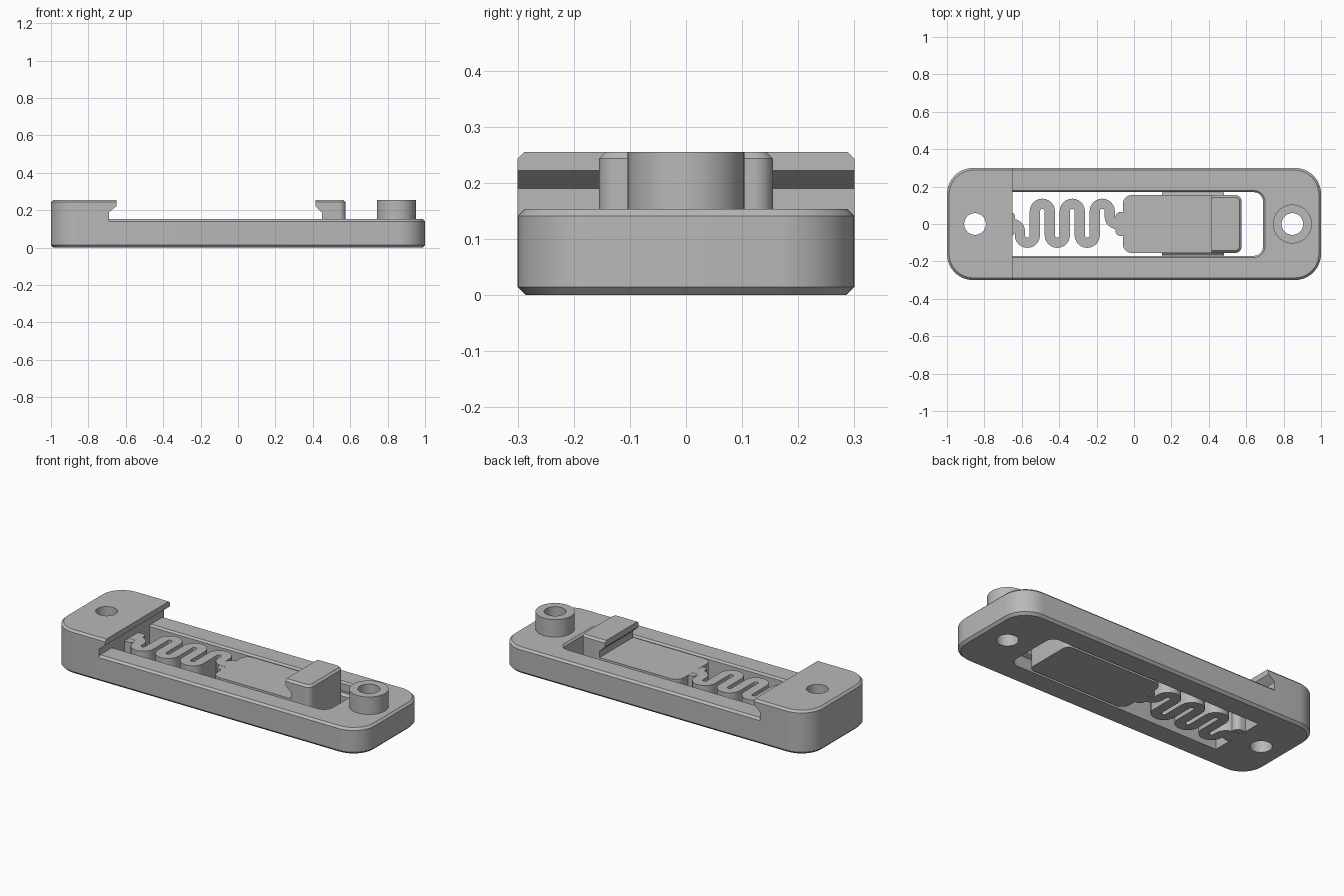
import bpy, bmesh, math
from mathutils import Vector

if "Cube" in bpy.data.objects:
    bpy.data.objects.remove(bpy.data.objects["Cube"])

mat = bpy.data.materials.new("plain grey")
mat.diffuse_color = (0.48, 0.48, 0.48, 1)
mat.use_nodes = True
mat.node_tree.nodes["Principled BSDF"].inputs["Base Color"].default_value = mat.diffuse_color


def finish(name, bm):
    bmesh.ops.recalc_face_normals(bm, faces=bm.faces)
    me = bpy.data.meshes.new(name)
    bm.to_mesh(me)
    bm.free()
    me.materials.append(mat)
    ob = bpy.data.objects.new(name, me)
    bpy.context.collection.objects.link(ob)
    return ob


def rounded(x0, x1, hy, rl, rr, n=10):
    """Rectangle outline with separate left and right corner radii."""
    pts = []
    for cx, cy, r, a in ((x1 - rr, hy - rr, rr, 0), (x0 + rl, hy - rl, rl, 90),
                         (x0 + rl, rl - hy, rl, 180), (x1 - rr, rr - hy, rr, 270)):
        steps = n if r > 0.001 else 0
        for i in range(steps + 1):
            t = math.radians(a + 90 * i / max(steps, 1))
            pts.append((cx + r * math.cos(t), cy + r * math.sin(t)))
    return pts


def loft(name, levels):
    """Closed solid through (z, outline) levels."""
    bm = bmesh.new()
    rings = [[bm.verts.new((x, y, z)) for x, y in pts] for z, pts in levels]
    n = len(rings[0])
    for a, b in zip(rings, rings[1:]):
        for i in range(n):
            bm.faces.new((a[i], a[(i + 1) % n], b[(i + 1) % n], b[i]))
    bm.faces.new(rings[0][::-1])
    bm.faces.new(rings[-1])
    return finish(name, bm)


def prism(name, pts, axis, a, b):
    """Profile extruded along y (points are x,z) or along x (points are y,z)."""
    bm = bmesh.new()
    place = (lambda p, t: (p[0], t, p[1])) if axis == 'y' else (lambda p, t: (t, p[0], p[1]))
    ra, rb = ([bm.verts.new(place(p, t)) for p in pts] for t in (a, b))
    n = len(pts)
    for i in range(n):
        bm.faces.new((ra[i], ra[(i + 1) % n], rb[(i + 1) % n], rb[i]))
    bm.faces.new(ra[::-1])
    bm.faces.new(rb)
    return finish(name, bm)


def circle(cx, r, n=48):
    return [(cx + r * math.cos(math.tau * i / n), r * math.sin(math.tau * i / n)) for i in range(n)]


def boolean(ob, cutter, op='DIFFERENCE'):
    m = ob.modifiers.new("cut", 'BOOLEAN')
    m.operation, m.object, m.solver = op, cutter, 'EXACT'
    bpy.context.view_layer.objects.active = ob
    bpy.ops.object.modifier_apply(modifier=m.name)
    bpy.data.objects.remove(cutter)


def body(name, top):
    """Outer rounded bar with chamfered bottom and top edges."""
    def out(d):
        return rounded(-1 + d, 1 - d, 0.3 - d, 0.14 - d, 0.14 - d)
    return loft(name, [(0, out(0.014)), (0.014, out(0)), (top - 0.012, out(0)), (top, out(0.012))])


TOP, HIGH, STEP = 0.153, 0.255, -0.69

# Raised end block with overhanging lip
block = body("end_block", HIGH)
boolean(block, prism("c", [(-1.2, -0.1), (STEP, -0.1), (STEP, 0.19), (-0.65, 0.222),
                           (-0.65, 0.4), (-1.2, 0.4)], 'y', -0.5, 0.5), 'INTERSECT')
boolean(block, loft("c", [(-0.1, circle(-0.85, 0.058)), (0.4, circle(-0.85, 0.058))]))

# Low frame with a chamfered long opening
frame = body("frame", TOP)
boolean(frame, prism("c", [(-1.2, -0.1), (STEP, -0.1), (STEP, 0.4), (-1.2, 0.4)], 'y', -0.5, 0.5))


def opening(d):
    return rounded(-0.8, 0.69 + d, 0.17 + d, 0, 0.05 + d)


boolean(frame, loft("c", [(-0.1, opening(0)), (TOP - 0.01, opening(0)),
                          (TOP, opening(0.01)), (TOP + 0.1, opening(0.01))]))
boolean(frame, loft("c", [(-0.1, circle(0.847, 0.058)), (0.4, circle(0.847, 0.058))]))

# Guide grooves in the opening walls
for s in (-1, 1):
    boolean(frame, prism("c", [(s * 0.16, 0.065), (s * 0.19, 0.08), (s * 0.19, 0.09),
                               (s * 0.16, 0.105)], 'x', 0.12, 0.64))

# Hollow boss on the low end
boss = loft("boss", [(TOP, circle(0.847, 0.104)), (HIGH, circle(0.847, 0.104))])
boolean(boss, loft("c", [(-0.1, circle(0.847, 0.058)), (0.4, circle(0.847, 0.058))]))

# Sliding plate and its hooked latch
PT = 0.15
outline = rounded(-0.06, 0.45, 0.155, 0.05, 0)
plate = loft("slider_plate", [(0, outline), (PT, outline)])


def latch_out(d):
    return rounded(0.2, 0.575 - d, 0.155 - d, 0, 0.035 - d)


latch = loft("latch", [(0, latch_out(0)), (HIGH - 0.012, latch_out(0)), (HIGH, latch_out(0.012))])
boolean(latch, prism("c", [(0.8, -0.1), (0.45, -0.1), (0.45, 0.187), (0.415, 0.22),
                           (0.415, 0.4), (0.8, 0.4)], 'y', -0.5, 0.5), 'INTERSECT')

# Guide ridges on the plate sides
ridges = [prism("guide_ridge", [(s * 0.15, 0.062), (s * 0.168, 0.08), (s * 0.168, 0.09),
                                (s * 0.15, 0.108)], 'x', 0.15, 0.48) for s in (-1, 1)]

# Serpentine spring: centre line of half loops, thickened to a ribbon
path = [(-0.71, 0.0)]


def arc(cx, cy, r, a0, a1, n=12):
    for i in range(n + 1):
        t = math.radians(a0 + (a1 - a0) * i / n)
        path.append((cx + r * math.cos(t), cy + r * math.sin(t)))


arc(-0.65, -0.04, 0.04, 90, 0, 6)
for k in range(3):
    x = -0.57 + 0.16 * k
    arc(x, -0.06, 0.04, 180, 360)
    arc(x + 0.08, 0.068, 0.04, 180, 0)
arc(-0.09, 0.04, 0.04, 180, 270, 6)
path.append((-0.05, 0.0))
left, right = [], []
for i, p in enumerate(path):
    a, b = Vector(path[max(i - 1, 0)]), Vector(path[min(i + 1, len(path) - 1)])
    d = (b - a).normalized() * 0.0275
    left.append((p[0] - d.y, p[1] + d.x))
    right.append((p[0] + d.y, p[1] - d.x))
bm = bmesh.new()
rows = [[bm.verts.new((x, y, z)) for x, y, z in
         ((*l, 0), (*r, 0), (*r, PT), (*l, PT))] for l, r in zip(left, right)]
for a, b in zip(rows, rows[1:]):
    for i in range(4):
        j = (i + 1) % 4
        bm.faces.new((a[i], a[j], b[j], b[i]))
bm.faces.new(rows[0])
bm.faces.new(rows[-1][::-1])
spring = finish("spring", bm)

# Widened spring ends
ends = []
for name, x0, x1, rl, rr in (("spring_root", -0.70, -0.635, 0, 0.03),
                             ("spring_neck", -0.10, -0.05, 0.03, 0)):
    o = rounded(x0, x1, 0.065, rl, rr)
    ends.append(loft(name, [(0.001, o), (PT - 0.001, o)]))

# Smooth rounded walls, keep hard edges
for ob in bpy.data.objects:
    ob.select_set(True)
bpy.context.view_layer.objects.active = frame
bpy.ops.object.shade_smooth_by_angle(angle=math.radians(30))
